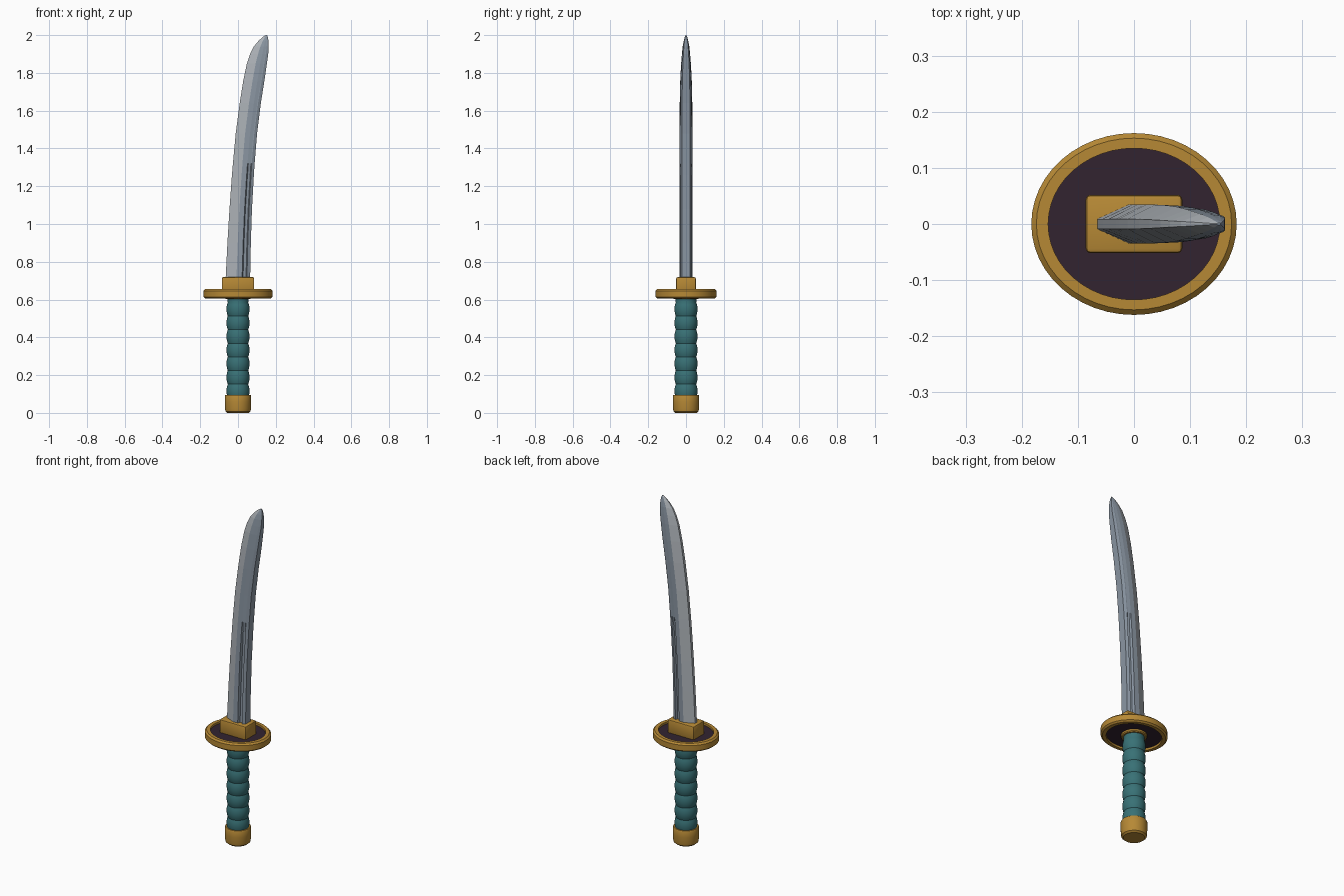
import bpy, bmesh, math

if "Cube" in bpy.data.objects:
    bpy.data.objects.remove(bpy.data.objects["Cube"])


def material(name, rgb):
    m = bpy.data.materials.new(name)
    m.diffuse_color = (*rgb, 1)
    m.use_nodes = True
    m.node_tree.nodes["Principled BSDF"].inputs["Base Color"].default_value = m.diffuse_color
    return m


GOLD = material("warm gold", (0.47, 0.25, 0.036))
TEAL = material("teal wrap", (0.04, 0.165, 0.18))
DARK = material("dark plum", (0.032, 0.017, 0.030))
STEEL = material("blue grey steel", (0.26, 0.31, 0.37))
EDGE = material("light steel edge", (0.42, 0.45, 0.48))


def finish(name, bm, mats, smooth=None):
    bmesh.ops.recalc_face_normals(bm, faces=bm.faces[:])
    me = bpy.data.meshes.new(name)
    bm.to_mesh(me)
    bm.free()
    ob = bpy.data.objects.new(name, me)
    bpy.context.collection.objects.link(ob)
    for m in mats:
        me.materials.append(m)
    if smooth:
        bpy.ops.object.select_all(action='DESELECT')
        ob.select_set(True)
        bpy.context.view_layer.objects.active = ob
        bpy.ops.object.shade_smooth_by_angle(angle=math.radians(smooth))
    return ob


def loft(bm, rings, closed=False):
    """Bridge rings of points; cap the ends unless the loft is closed."""
    vs = [[bm.verts.new(p) for p in r] for r in rings]
    pairs = list(zip(vs, vs[1:])) + ([(vs[-1], vs[0])] if closed else [])
    faces = []
    for a, b in pairs:
        n = len(a)
        faces.append([bm.faces.new((a[i], a[(i + 1) % n], b[(i + 1) % n], b[i]))
                      for i in range(n)])
    if not closed:
        bm.faces.new(vs[0])
        bm.faces.new(vs[-1])
    return faces


def lathe(name, profile, mat, n=32, closed=False):
    """Profile points are (x radius, y radius, z)."""
    bm = bmesh.new()
    loft(bm, [[(rx * math.cos(2 * math.pi * i / n), ry * math.sin(2 * math.pi * i / n), z)
               for i in range(n)] for rx, ry, z in profile], closed)
    return finish(name, bm, [mat], 35)


# pommel cap with a lip around the grip
lathe("pommel", [(r, r, z) for r, z in (
    (0.056, 0), (0.066, 0.008), (0.069, 0.022), (0.070, 0.058), (0.070, 0.090),
    (0.067, 0.096), (0.060, 0.096), (0.057, 0.085))], GOLD)

# grip with rounded wrap ridges
N = 42
lathe("grip", [(r, r, z) for r, z in (
    (0.054 + 0.007 * abs(math.sin(math.pi * 7 * i / N)) ** 0.8, 0.08 + 0.505 * i / N)
    for i in range(N + 1))] + [(0.056, 0.056, 0.61)], TEAL)

# ring under the guard
lathe("grip_ring", [(0.064, 0.064, 0.603), (0.068, 0.068, 0.608), (0.068, 0.068, 0.63)], GOLD)

# oval guard: gold rim around a recessed dark plate
lathe("guard_rim", [
    (0.153, 0.135, 0.606), (0.174, 0.153, 0.606), (0.183, 0.162, 0.614),
    (0.183, 0.162, 0.646), (0.174, 0.153, 0.655), (0.153, 0.135, 0.655)],
    GOLD, 48, True)
lathe("guard_plate", [(0.156, 0.138, 0.618), (0.156, 0.138, 0.643)], DARK, 48)

# blade collar block
bm = bmesh.new()
bmesh.ops.create_cube(bm, size=1)
for v in bm.verts:
    v.co = (v.co.x * 0.172, v.co.y * 0.104, 0.677 + v.co.z * 0.084)
bmesh.ops.bevel(bm, geom=bm.edges[:], offset=0.008, segments=2, profile=0.5, affect='EDGES')
finish("blade_collar", bm, [GOLD], 35)

# curved blade: rows of (height, cutting edge x, spine x, thickness)
ROWS = [(0.70, -0.066, 0.064, 1), (0.90, -0.056, 0.068, 1), (1.08, -0.045, 0.074, 1),
        (1.26, -0.032, 0.084, 1), (1.32, -0.027, 0.088, 1), (1.48, -0.012, 0.101, 0.98),
        (1.64, 0.009, 0.121, 0.95), (1.76, 0.028, 0.140, 0.87), (1.85, 0.047, 0.153, 0.74),
        (1.90, 0.064, 0.160, 0.62), (1.94, 0.084, 0.162, 0.50), (1.97, 0.109, 0.161, 0.34),
        (1.99, 0.131, 0.158, 0.18), (2.00, 0.147, 0.154, 0.05)]
rings = []
for z, xl, xr, t in ROWS:
    g = 0.014 if z < 1.1 else 0.010 if z < 1.3 else 0   # groove depth
    half = [(0, 0.009), (0.44, 0.035), (0.67, 0.034), (0.71, 0.033 - g),
            (0.83, 0.030 - g), (0.87, 0.030), (1, 0.022)]
    side = [(xl + (xr - xl) * u, -y * t, z) for u, y in half]
    rings.append(side + [(x, -y, zz) for x, y, zz in reversed(side)])
bm = bmesh.new()
for strip in loft(bm, rings):
    for i in (0, 12, 13):            # ground facets and cutting edge
        strip[i].material_index = 1
finish("blade", bm, [STEEL, EDGE])
